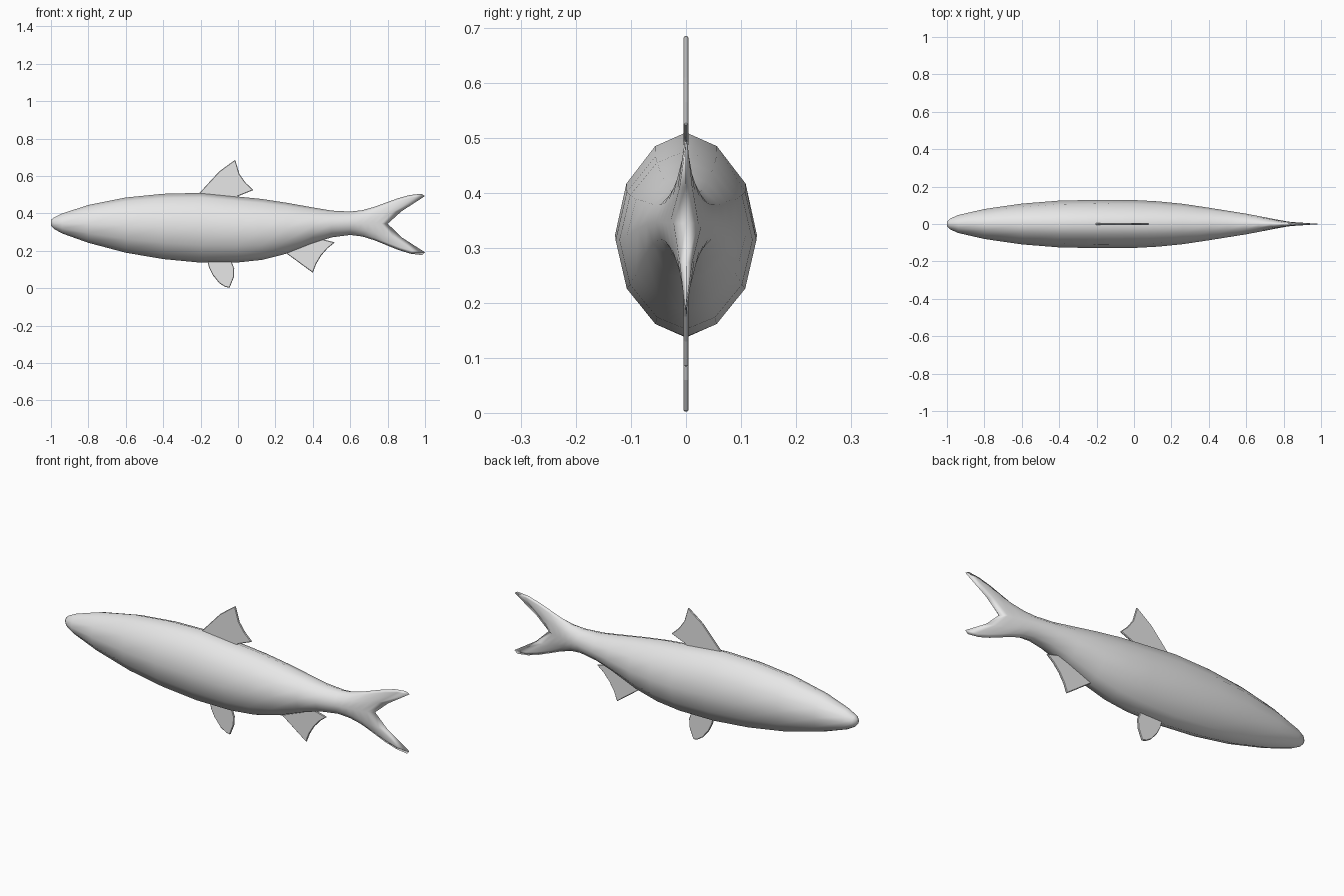
import bpy, bmesh
from math import sin, cos, pi, copysign

cube = bpy.data.objects.get("Cube")
if cube:
    bpy.data.objects.remove(cube, do_unlink=True)

grey = bpy.data.materials.new("pale_grey")
grey.use_nodes = True
grey.diffuse_color = (0.8, 0.8, 0.8, 1)
grey.node_tree.nodes["Principled BSDF"].inputs["Base Color"].default_value = (0.8, 0.8, 0.8, 1)


def add_object(name, bm):
    bmesh.ops.recalc_face_normals(bm, faces=bm.faces)
    mesh = bpy.data.meshes.new(name)
    bm.to_mesh(mesh)
    bm.free()
    mesh.materials.append(grey)
    obj = bpy.data.objects.new(name, mesh)
    bpy.context.collection.objects.link(obj)
    return obj


# Body stations: x, top z, bottom z, half width
STATIONS = [
    (-1.0, .365, .335, .012), (-.985, .378, .318, .028), (-.94, .4, .293, .048),
    (-.8, .445, .243, .08), (-.6, .485, .19, .109), (-.4, .505, .156, .125),
    (-.2, .51, .137, .129), (0, .49, .138, .128), (.13, .477, .152, .121),
    (.26, .457, .185, .108), (.4, .432, .24, .087), (.5, .415, .272, .071),
    (.6, .41, .285, .055),
]
# Tail half width along x
TAIL_WIDTH = [(.6, .055), (.7, .036), (.8, .016), (.9, .009), (1.0, .004)]
# Rear edge of the forked tail from upper tip to lower tip
TAIL_EDGE = [(.98, .505), (1.0, .493), (.875, .412), (.8, .345),
             (.875, .272), (1.0, .192), (.985, .177)]
SIDES, TAIL_STEPS = 12, 6


def tail_width(x):
    for (x0, w0), (x1, w1) in zip(TAIL_WIDTH, TAIL_WIDTH[1:]):
        if x <= x1:
            return w0 + (w1 - w0) * (x - x0) / (x1 - x0)
    return TAIL_WIDTH[-1][1]


def section(k):
    """Sideways and upward factors of one point around the body."""
    s = sin(2 * pi * k / SIDES)
    return copysign(abs(s) ** 1.2, s), cos(2 * pi * k / SIDES)


# Body and tail: one loft whose last rings spread out into the fork
bm = bmesh.new()
rings = []
for x, top, bottom, width in STATIONS:
    mid, half = (top + bottom) / 2, (top - bottom) / 2
    rings.append([bm.verts.new((x, width * section(k)[0], mid + half * section(k)[1]))
                  for k in range(SIDES)])
root = rings[-1]
for step in range(1, TAIL_STEPS + 1):
    t = step / TAIL_STEPS
    ease = t * t * (3 - 2 * t)
    ring = []
    for k in range(SIDES):
        end_x, end_z = TAIL_EDGE[min(k, SIDES - k)]
        start = root[k].co
        x = start.x + (end_x - start.x) * t
        z = start.z + (end_z - start.z) * ease
        y = 0 if step == TAIL_STEPS else tail_width(x) * section(k)[0]
        ring.append(bm.verts.new((x, y, z)))
    rings.append(ring)
for a, b in zip(rings, rings[1:]):
    for k in range(SIDES):
        n = (k + 1) % SIDES
        bm.faces.new((a[k], a[n], b[n], b[k]))
bm.faces.new(rings[0])
bmesh.ops.remove_doubles(bm, verts=bm.verts, dist=0.0001)
for face in bm.faces:
    face.smooth = True
add_object("body_and_tail", bm)


# Fins: thin plates with slightly bevelled rims
def fin(name, outline, thickness=0.01):
    bm = bmesh.new()
    face = bm.faces.new([bm.verts.new((x, -thickness / 2, z)) for x, z in outline])
    made = bmesh.ops.extrude_face_region(bm, geom=[face])["geom"]
    bmesh.ops.translate(bm, vec=(0, thickness, 0),
                        verts=[v for v in made if isinstance(v, bmesh.types.BMVert)])
    obj = add_object(name, bm)
    bevel = obj.modifiers.new("rim", 'BEVEL')
    bevel.width = 0.003
    bevel.segments = 1


fin("dorsal_fin", [(-.21, .505), (-.16, .56), (-.1, .625), (-.015, .687), (.008, .61),
                   (.04, .565), (.082, .525), (.0, .492), (.0, .46), (-.19, .47)])
fin("pelvic_fin", [(-.165, .15), (-.155, .11), (-.135, .07), (-.1, .027), (-.07, .008),
                   (-.045, .002), (-.022, .06), (-.02, .105), (-.037, .15), (-.1, .18)])
fin("anal_fin", [(.24, .2), (.4, .083), (.418, .13), (.445, .175), (.48, .215),
                 (.518, .245), (.44, .265), (.4, .28), (.28, .23)])
